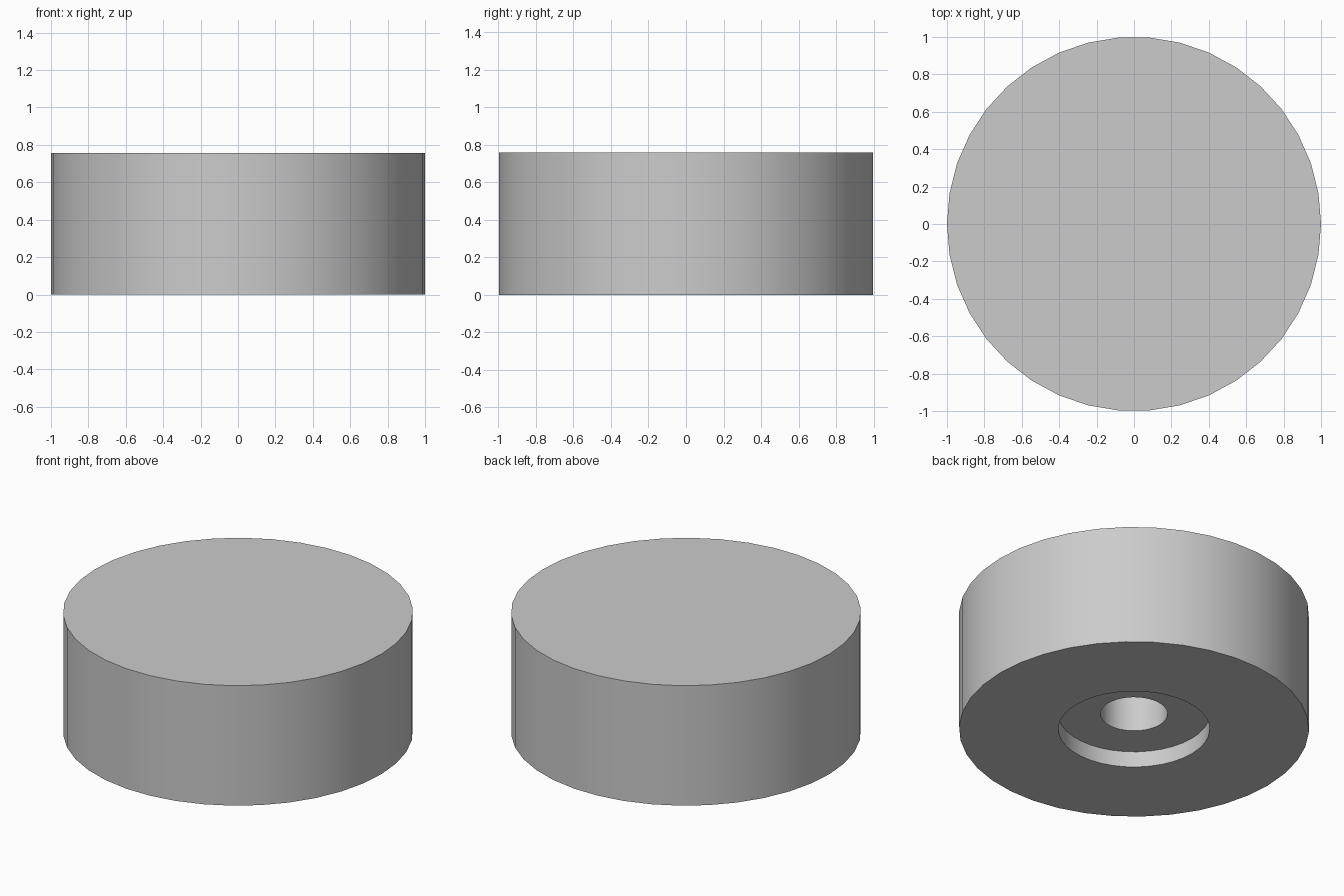
import bpy, bmesh, math

default = bpy.data.objects.get("Cube")
if default:
    bpy.data.objects.remove(default, do_unlink=True)

SIDES = 38

# Single grey material
grey = bpy.data.materials.new("plain grey")
grey.use_nodes = True
colour = (0.6, 0.6, 0.6, 1)
grey.diffuse_color = colour
grey.node_tree.nodes["Principled BSDF"].inputs["Base Color"].default_value = colour


def add_ring(bm, radius, z):
    angles = [math.tau * i / SIDES for i in range(SIDES)]
    return [bm.verts.new((radius * math.cos(a), radius * math.sin(a), z)) for a in angles]


# Round foot: outer wall, underside, counterbore and blind screw hole
profile = [(1, 0.757), (1, 0), (0.433, 0), (0.433, 0.1), (0.192, 0.1), (0.192, 0.5)]
bm = bmesh.new()
rings = [add_ring(bm, r, z) for r, z in profile]
for a, b in zip(rings, rings[1:]):
    for i in range(SIDES):
        j = (i + 1) % SIDES
        bm.faces.new((a[i], b[i], b[j], a[j]))

# Flat top and hole end
bm.faces.new(rings[0])
bm.faces.new(list(reversed(rings[-1])))
bmesh.ops.recalc_face_normals(bm, faces=bm.faces)

mesh = bpy.data.meshes.new("round_foot")
bm.to_mesh(mesh)
bm.free()
mesh.materials.append(grey)
foot = bpy.data.objects.new("round_foot", mesh)
bpy.context.collection.objects.link(foot)

# Smooth walls with crisp rims
bpy.ops.object.select_all(action="DESELECT")
foot.select_set(True)
bpy.context.view_layer.objects.active = foot
bpy.ops.object.shade_smooth_by_angle(angle=math.radians(30))
